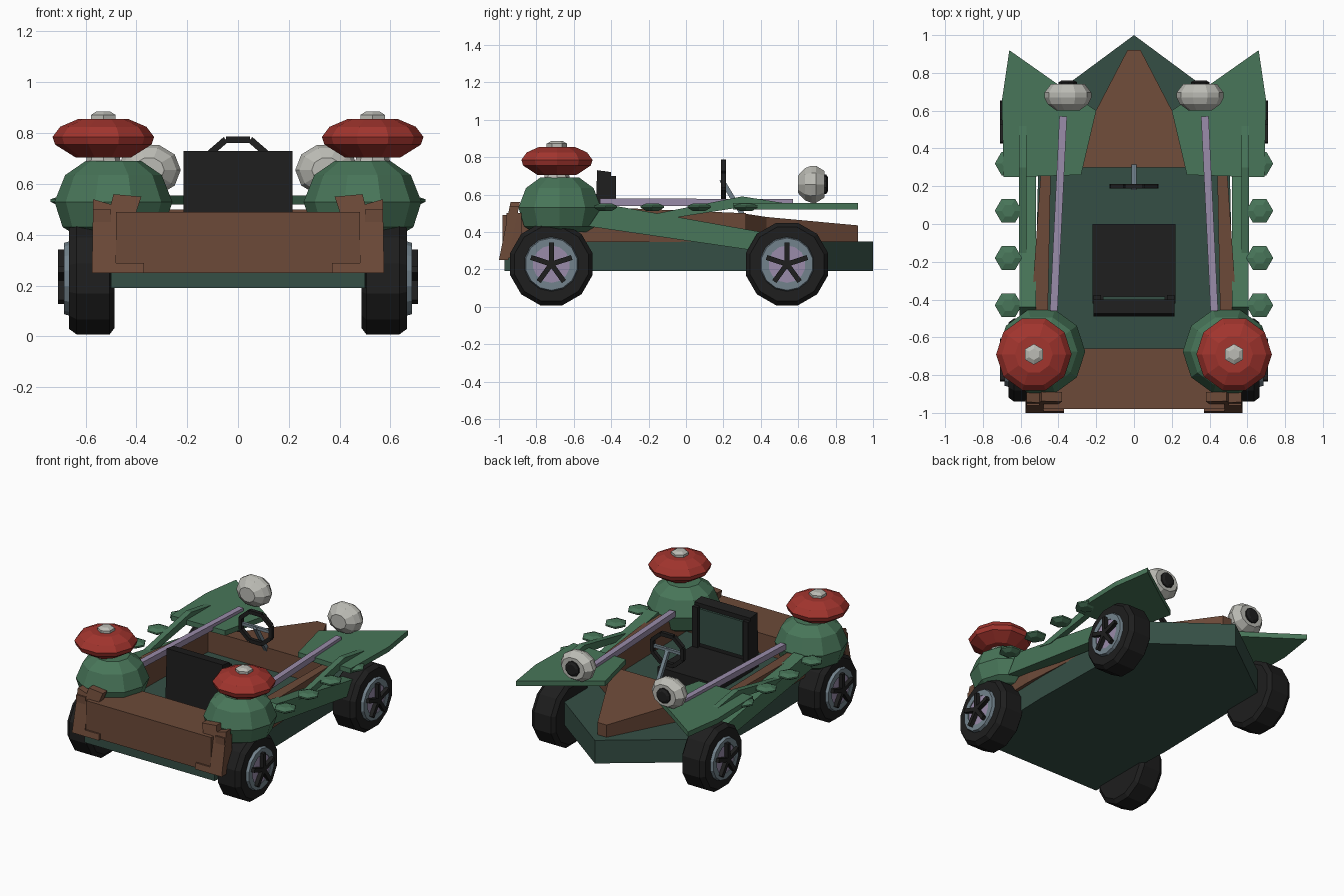
import bpy, bmesh, math
from mathutils import Vector, Matrix

if "Cube" in bpy.data.objects:
    bpy.data.objects.remove(bpy.data.objects["Cube"])

def material(name, r, g, b):
    m = bpy.data.materials.new(name)
    m.diffuse_color = (r, g, b, 1)
    m.use_nodes = True
    m.node_tree.nodes["Principled BSDF"].inputs["Base Color"].default_value = m.diffuse_color
    return m

GREEN = material("leaf green", .065, .18, .10)
DARK = material("dark green", .036, .078, .06)
BROWN = material("brown", .15, .068, .04)
RED = material("red", .36, .035, .027)
BLACK = material("black", .013, .013, .013)
GREY = material("pale grey", .50, .50, .46)
PURPLE = material("lilac", .32, .26, .40)
STEEL = material("steel blue", .17, .225, .265)

def finish(name, bm, mat, mirror):
    bmesh.ops.recalc_face_normals(bm, faces=bm.faces)
    me = bpy.data.meshes.new(name)
    bm.to_mesh(me)
    bm.free()
    me.materials.append(mat)
    ob = bpy.data.objects.new(name, me)
    bpy.context.collection.objects.link(ob)
    if mirror:
        mod = ob.modifiers.new("mirror", "MIRROR")
        mod.use_mirror_merge = False
    return ob

def prism(name, pts, lo, hi, mat, axis="z", mirror=False):
    """Extrude an outline along an axis; hi may be a list for a sloped top."""
    put = {"z": lambda a, b, c: (a, b, c), "x": lambda a, b, c: (c, a, b),
           "y": lambda a, b, c: (a, c, b)}[axis]
    tops = hi if isinstance(hi, list) else [hi] * len(pts)
    lows = lo if isinstance(lo, list) else [lo] * len(pts)
    bm = bmesh.new()
    b = [bm.verts.new(put(p[0], p[1], l)) for p, l in zip(pts, lows)]
    t = [bm.verts.new(put(p[0], p[1], h)) for p, h in zip(pts, tops)]
    bm.faces.new(b)
    bm.faces.new(t)
    n = len(pts)
    for i in range(n):
        j = (i + 1) % n
        bm.faces.new((b[i], b[j], t[j], t[i]))
    return finish(name, bm, mat, mirror)

def lathe(name, profile, n, centre, mat, axis="z", stretch=1, mirror=True, phase=0):
    """Turn (radius, position) points around an axis through centre."""
    bm = bmesh.new()
    rings = []
    for r, h in profile:
        ring = []
        for i in range(n):
            a = phase + math.tau * i / n
            u, v = r * math.sin(a), r * math.cos(a)
            co = {"z": (u, v, h), "x": (h, u, v), "y": (u * stretch, h, v)}[axis]
            ring.append(bm.verts.new(Vector(centre) + Vector(co)))
        rings.append(ring)
    for p, q in zip(rings, rings[1:]):
        for i in range(n):
            j = (i + 1) % n
            bm.faces.new((p[i], p[j], q[j], q[i]))
    bm.faces.new(rings[0])
    bm.faces.new(rings[-1])
    return finish(name, bm, mat, mirror)

def bar(name, a, b, w, h, mat, mirror=False):
    a, b = Vector(a), Vector(b)
    d = b - a
    m = (Matrix.Translation((a + b) / 2) @ d.to_track_quat("Z", "Y").to_matrix().to_4x4()
         @ Matrix.Diagonal((w, h, d.length, 1)))
    bm = bmesh.new()
    bmesh.ops.create_cube(bm, size=1, matrix=m)
    return finish(name, bm, mat, mirror)

def box(name, x, y, z, mat, mirror=False):
    return prism(name, [(x[0], y[0]), (x[1], y[0]), (x[1], y[1]), (x[0], y[1])],
                 z[0], z[1], mat, mirror=mirror)

# hull with pointed nose, its top is the cockpit floor
prism("hull", [(0, 1), (.5, .63), (.52, -.3), (.5, -.97), (-.5, -.97), (-.52, -.3), (-.5, .63)],
      .19, .35, DARK)

# brown upper body: nose deck, side walls, tail block
prism("nose_deck", [(.035, .92), (.29, .43), (.47, .3), (-.47, .3), (-.29, .43), (-.035, .92)],
      .345, [.435, .48, .50, .50, .48, .435], BROWN)
prism("side_wall", [(.49, .32), (.44, .32), (.46, -.66), (.46, -.9), (.53, -.9), (.54, -.4)],
      .345, [.50, .50, .53, .50, .50, .53], BROWN, mirror=True)
prism("tail_block", [(-.98, .25), (-.98, .49), (-.66, .49), (-.66, .345), (-.9, .25)],
      -.48, .48, BROWN, axis="x")
# jagged tail corner plates, leaning forward at the top
corner = [(.37, .25), (.575, .25), (.57, .54), (.50, .52), (.49, .56), (.38, .55), (.40, .49),
          (.48, .49), (.48, .29), (.37, .29)]
lean = [-1 + .2 * (z - .25) for x, z in corner]
prism("tail_corner", corner, lean, [y + .05 for y in lean], BROWN, axis="y", mirror=True)
box("tail_cheek", (.50, .57), (-.96, -.88), (.26, .50), BROWN, True)

# wheels
for label, y in (("front", .54), ("rear", -.72)):
    c = (0, y, .228)
    lathe(label + "_tyre", [(.2, .485), (.228, .505), (.228, .635), (.205, .665)], 12, c, BLACK,
          "x", phase=math.pi / 12)
    lathe(label + "_rim", [(.15, .65), (.14, .685), (.10, .685), (.10, .67)], 14, c, STEEL, "x")
    lathe(label + "_hub_disc", [(.1, .66), (.1, .68)], 14, c, PURPLE, "x")
    for i in range(5):
        a = math.tau * i / 5
        bar(f"{label}_spoke_{i}", (.695, y, .228),
            (.695, y + .115 * math.sin(a), .228 + .115 * math.cos(a)), .027, .027, BLACK, True)

# rear pods with red caps
lathe("pod", [(.15, .40), (.20, .43), (.232, .53), (.19, .635), (.11, .69)], 10,
      (.49, -.675, 0), GREEN, phase=math.pi / 10)
lathe("pod_neck", [(.07, .68), (.06, .73)], 8, (.53, -.69, 0), GREY)
lathe("pod_cap", [(.11, .705), (.19, .755), (.2, .785), (.17, .825), (.10, .855)], 10,
      (.53, -.69, 0), RED, phase=math.pi / 10)
lathe("cap_tip", [(.055, .85), (.055, .872), (.03, .886)], 6, (.53, -.69, 0), GREY)

# front fenders with forward points
prism("front_fender", [(.66, .92), (.39, .73), (.2, .6), (.28, .26), (.60, .25), (.69, .25),
                       (.70, .65)], .52, .555, GREEN, mirror=True)
# side stems sweeping between fender and pod
prism("lower_stem", [(-.44, .55), (.40, .40), (.37, .30), (-.52, .43)], .52, .605, GREEN,
      "x", True)
prism("upper_stem", [(-.2, .49), (.3, .59), (.52, .555), (.52, .525), (.28, .53), (-.1, .47)],
      .57, .61, GREEN, "x", True)
# row of leaf scales
for i in range(4):
    lathe(f"leaf_scale_{i}", [(.04, .513), (.072, .53), (.072, .54), (.035, .553)], 6,
          (.665, .32 - .25 * i, 0), GREEN, phase=math.pi / 6)

# lilac rails
bar("side_rail", (.375, .57, .555), (.425, -.46, .56), .04, .04, PURPLE, True)

# eye-like headlights
lathe("headlight", [(.05, -.07), (.09, -.035), (.104, 0), (.104, .025), (.075, .07)], 10,
      (.35, .67, .655), GREY, "y", stretch=1.2, phase=math.pi / 10)
lathe("headlight_pupil", [(.052, .06), (.052, .08), (.035, .09)], 10, (.35, .67, .655), BLACK, "y")

# seat
box("seat_cushion", (-.22, .22), (-.42, 0), (.34, .42), BLACK)
prism("seat_back", [(-.40, .34), (-.49, .34), (-.475, .73), (-.40, .72)], -.215, .215, BLACK, "x")
box("seat_back_side", (.175, .215), (-.41, -.375), (.42, .70), BLACK, True)
box("seat_pad", (-.165, .165), (-.41, -.385), (.45, .69), DARK)

# steering wheel and column
N = 8
rim = [(.125 * math.cos(math.tau * (i + .5) / N), .20, .675 + .108 * math.sin(math.tau * (i + .5) / N))
       for i in range(N)]
for i in range(N):
    bar(f"steering_rim_{i}", rim[i], rim[(i + 1) % N], .026, .026, BLACK)
bar("steering_column", (0, .19, .68), (0, .31, .48), .025, .025, STEEL)
bar("steering_crossbar", (-.11, .20, .675), (.11, .20, .675), .02, .02, STEEL)
